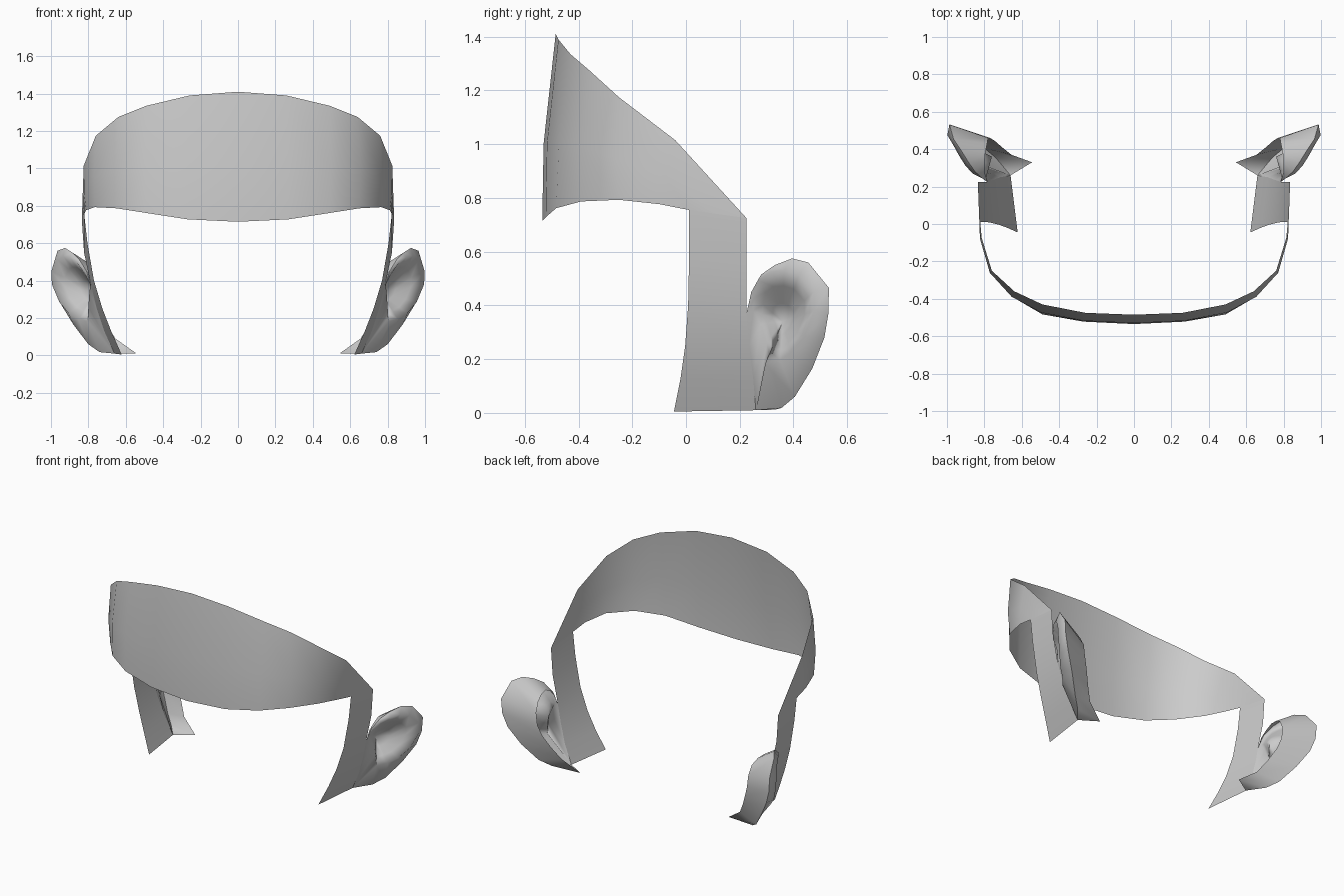
import bpy, bmesh
from mathutils import Vector


def sheet(name, rows, closed=False, cap=None):
    """Skin quads between rows of points, mirror across x, shade smooth."""
    bm = bmesh.new()
    grid = [[bm.verts.new(p) for p in row] for row in rows]
    n = len(rows[0])
    for a, b in zip(grid, grid[1:]):
        for i in range(n if closed else n - 1):
            j = (i + 1) % n
            bm.faces.new((a[i], a[j], b[j], b[i]))
    if cap:
        c = bm.verts.new(cap)
        for i in range(n):
            bm.faces.new((grid[-1][i], grid[-1][(i + 1) % n], c))
    bmesh.ops.remove_doubles(bm, verts=bm.verts, dist=0.0005)
    bmesh.ops.recalc_face_normals(bm, faces=bm.faces)
    for f in bm.faces:
        f.smooth = True
    me = bpy.data.meshes.new(name)
    bm.to_mesh(me)
    bm.free()
    ob = bpy.data.objects.new(name, me)
    bpy.context.collection.objects.link(ob)
    mod = ob.modifiers.new("mirror", 'MIRROR')
    mod.use_clip = True
    return ob


def blend(row, target, t):
    return [Vector(p).lerp(Vector(target), t) for p in row]


# Forehead band: top edge, bulged middle, bottom edge
top = [(0, -.485, 1.41), (.26, -.475, 1.39), (.49, -.43, 1.335), (.64, -.36, 1.275),
       (.76, -.25, 1.175), (.825, -.04, 1.015), (.835, .225, .725)]
bottom = [(0, -.535, .715), (.27, -.522, .728), (.49, -.483, .762), (.65, -.39, .787),
          (.765, -.25, .793), (.812, -.10, .777), (.822, .012, .755)]
middle = []
for a, b in zip(top, bottom):
    m = (Vector(a) + Vector(b)) / 2
    k = max(0.0, (a[2] - b[2]) / .7)
    m += Vector((m.x * .02, -.02, -.06)) * k
    middle.append(m)
sheet("forehead_band", [top, middle, bottom])

# Strip running down in front of the ear
strip_front = [(.822, .012, .755), (.805, .012, .6), (.77, .008, .4),
               (.725, -.003, .25), (.678, -.02, .13), (.622, -.045, .005)]
strip_back = [(.835, .225, .725), (.823, .225, .55), (.785, .225, .37),
              (.755, .235, .25), (.715, .25, .13), (.66, .26, .01)]
sheet("side_strip", [strip_front, strip_back])

# Ear: outer rim, inner lip and bowl
rim = [(.785, .225, .37), (.81, .243, .45), (.85, .28, .515), (.885, .33, .55),
       (.925, .395, .575), (.965, .455, .56), (.987, .532, .465), (.98, .53, .37),
       (.95, .515, .28), (.88, .47, .165), (.80, .405, .06), (.74, .355, .018)]
rim_front = [strip_back[5], strip_back[4], strip_back[3]]
lip = [(.79, .25, .38), (.815, .255, .43), (.86, .268, .495), (.90, .31, .525),
       (.935, .365, .53), (.965, .42, .512), (.998, .475, .45), (.995, .477, .38),
       (.955, .44, .285), (.905, .39, .225), (.855, .35, .195), (.81, .295, .183),
       (.80, .315, .2), (.80, .30, .26), (.795, .278, .33)]
floor = (.76, .36, .34)
sheet("ear_front", [rim + rim_front, lip, blend(lip, floor, .3), blend(lip, floor, .65)],
      closed=True, cap=floor)

# Back of the ear, ending in an open edge against the head
head_edge = [(.785, .228, .37), (.79, .25, .43), (.80, .28, .47), (.80, .33, .495),
             (.795, .38, .49), (.785, .43, .46), (.78, .46, .40), (.77, .46, .32),
             (.745, .445, .25), (.705, .41, .17), (.655, .37, .09), (.545, .33, .012)]
sheet("ear_back", [rim + [rim_front[0]], head_edge + [head_edge[-1]]])
